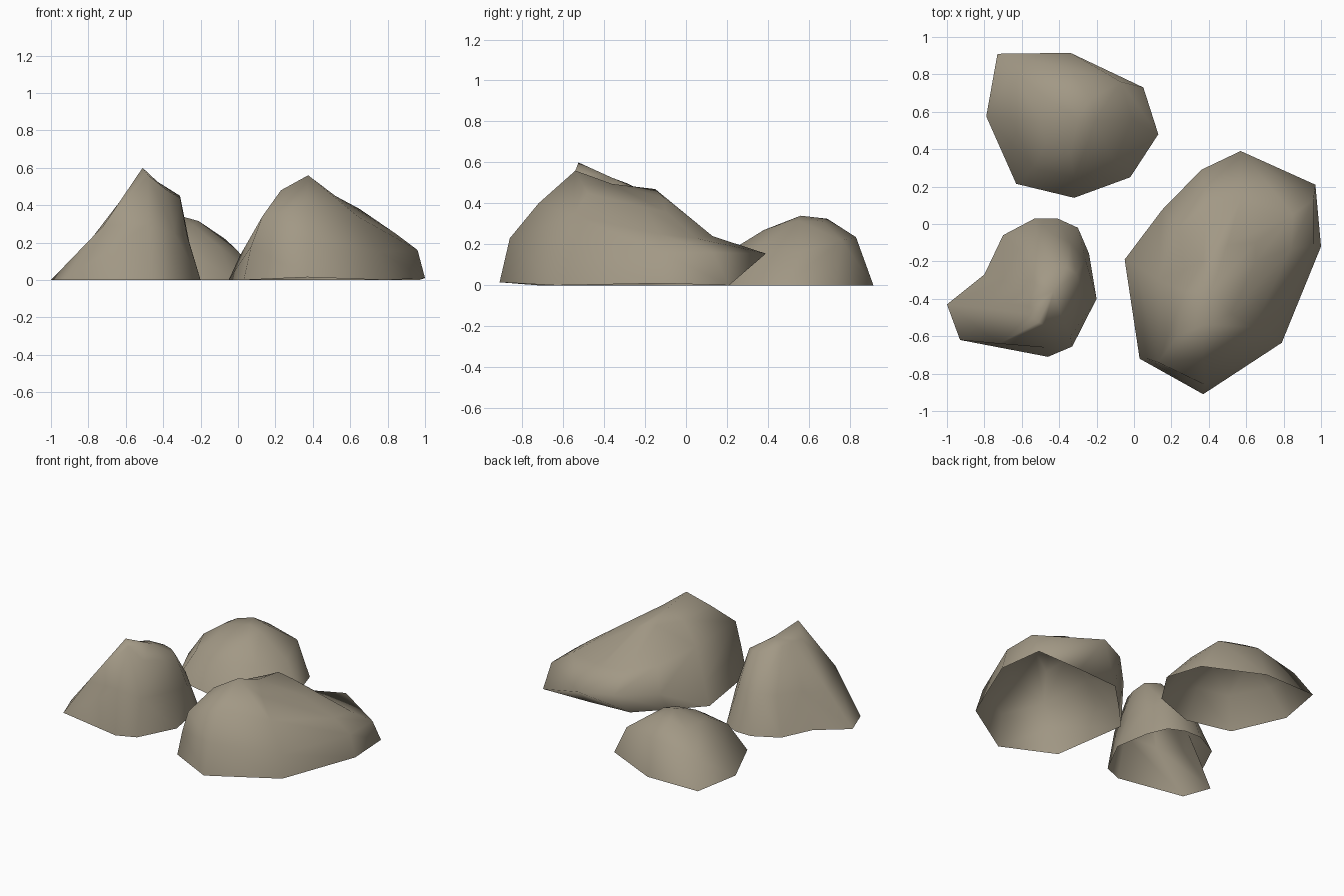
import bpy, bmesh
from mathutils import Vector

stone = bpy.data.materials.new("warm_grey_stone")
stone.diffuse_color = (0.36, 0.315, 0.235, 1)


def rock(name, rings, top):
    """Open-bottomed shell lofted through rings and closed by a crown point."""
    bm = bmesh.new()
    loops = [[bm.verts.new(p) for p in ring] for ring in rings]
    crown = bm.verts.new(top)
    core = Vector((top[0], top[1], 0))
    n = len(loops[0])
    for i in range(n):
        j = (i + 1) % n
        for low, high in zip(loops, loops[1:]):
            a, b, c, d = low[i], low[j], high[j], high[i]
            # Split each patch along the diagonal that bulges outwards
            if ((a.co + c.co) / 2 - core).length > ((b.co + d.co) / 2 - core).length:
                bm.faces.new((a, b, c))
                bm.faces.new((a, c, d))
            else:
                bm.faces.new((a, b, d))
                bm.faces.new((b, c, d))
        bm.faces.new((loops[-1][i], loops[-1][j], crown))
    bm.normal_update()
    if crown.link_faces[0].normal.z < 0:
        bmesh.ops.reverse_faces(bm, faces=bm.faces[:])
    for f in bm.faces:
        f.smooth = True
    mesh = bpy.data.meshes.new(name)
    bm.to_mesh(mesh)
    bm.free()
    mesh.materials.append(stone)
    obj = bpy.data.objects.new(name, mesh)
    bpy.context.collection.objects.link(obj)


# Large rock: long ridge, overhanging lip at the back
rock("large_rock", [
    [(.97, .21, 0), (.62, .2, 0), (.31, .18, 0), (.13, 0, 0), (-.05, -.19, 0),
     (.03, -.72, 0), (.37, -.91, .015), (.79, -.635, 0), (1, -.12, .01)],
    [(.96, .13, .16), (.57, .39, .155), (.36, .29, .15), (.15, .075, .13), (.01, -.22, .13),
     (.07, -.72, .18), (.38, -.86, .23), (.76, -.6, .15), (.96, -.12, .16)],
    [(.85, .05, .23), (.57, .13, .24), (.39, .11, .24), (.24, -.02, .27), (.13, -.3, .33),
     (.13, -.74, .34), (.37, -.72, .4), (.64, -.55, .34), (.84, -.13, .25)],
    [(.65, -.1, .36), (.5, -.11, .43), (.42, -.15, .47), (.37, -.2, .455), (.27, -.36, .45),
     (.23, -.6, .48), (.375, -.54, .56), (.52, -.48, .45), (.65, -.2, .38)],
], (.41, -.36, .495))

# Steep rock: pointed, with a low spur to the left
rock("steep_rock", [
    [(-1, -.43, 0), (-.93, -.62, 0), (-.46, -.71, 0), (-.33, -.655, 0), (-.2, -.4, 0),
     (-.24, -.16, 0), (-.3, -.02, 0), (-.41, .03, 0), (-.53, .03, 0), (-.7, -.06, 0),
     (-.8, -.27, 0)],
    [(-.8, -.45, .2), (-.72, -.64, .29), (-.48, -.66, .3), (-.34, -.6, .25), (-.27, -.38, .23),
     (-.26, -.19, .2), (-.34, -.1, .25), (-.42, -.06, .26), (-.52, -.06, .26), (-.62, -.13, .25),
     (-.7, -.3, .24)],
    [(-.57, -.48, .5), (-.51, -.525, .6), (-.48, -.54, .56), (-.38, -.52, .48), (-.31, -.38, .44),
     (-.31, -.265, .45), (-.36, -.23, .455), (-.42, -.23, .47), (-.5, -.28, .495), (-.53, -.32, .5),
     (-.55, -.4, .51)],
], (-.43, -.36, .525))

# Low rock: rounded dome at the back
rock("low_rock", [
    [(-.73, .91, 0), (-.34, .915, 0), (.05, .73, 0), (.13, .48, 0),
     (-.02, .25, 0), (-.32, .14, 0), (-.63, .215, 0), (-.79, .575, 0)],
    [(-.65, .82, .17), (-.34, .83, .235), (-.07, .76, .22), (-.01, .56, .165),
     (-.1, .34, .18), (-.32, .25, .19), (-.54, .3, .19), (-.66, .56, .18)],
    [(-.49, .69, .285), (-.36, .69, .325), (-.23, .67, .31), (-.21, .55, .315),
     (-.24, .45, .295), (-.34, .38, .27), (-.47, .43, .27), (-.5, .55, .295)],
], (-.3, .56, .34))
